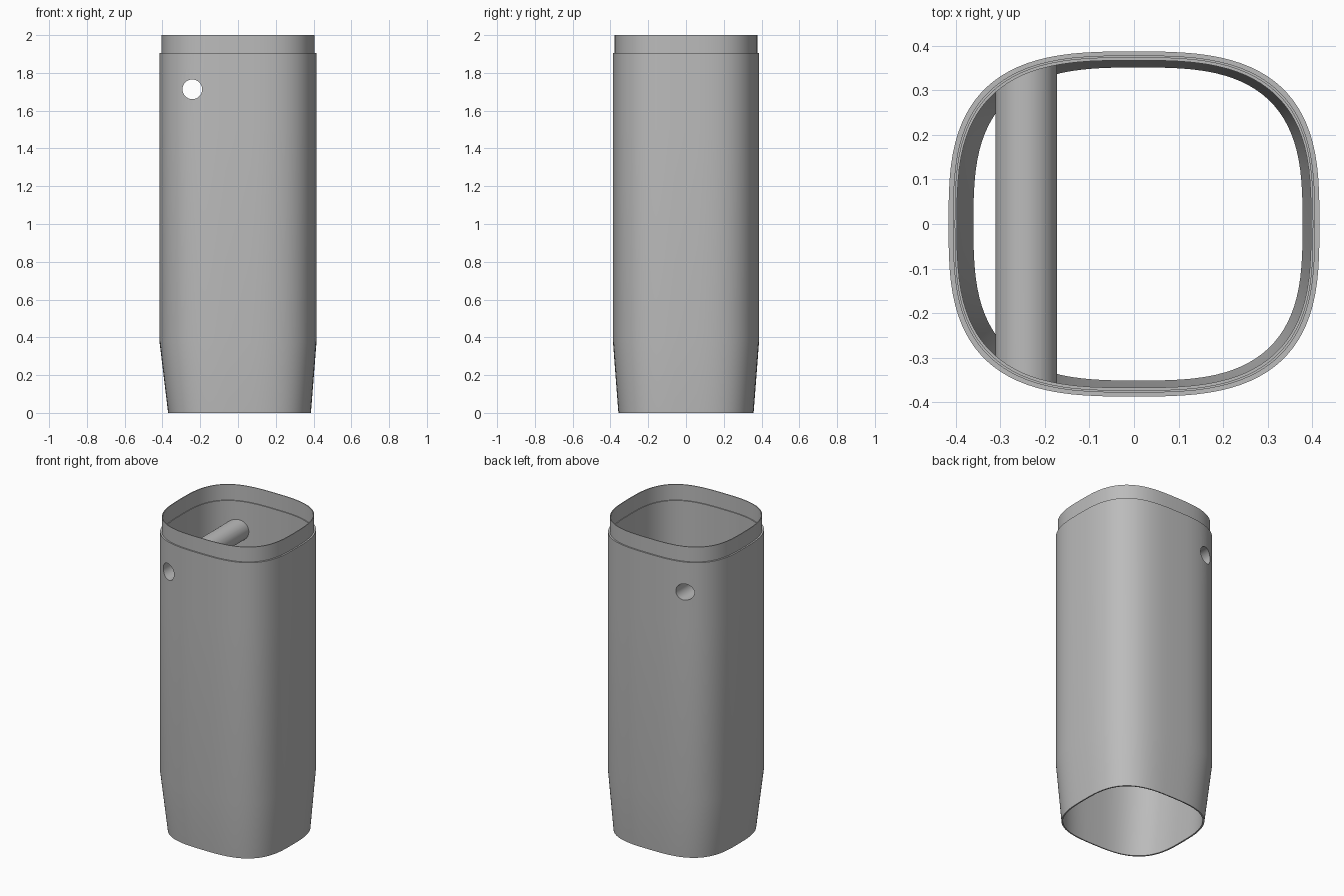
import bpy, bmesh, math
from mathutils import Matrix, Vector

cube = bpy.data.objects.get("Cube")
if cube:
    bpy.data.objects.remove(cube)

SIDES = 96
POWER = 2 / 3          # rounded-square cross-section

grey = bpy.data.materials.new("plain_grey")
grey.use_nodes = True
COLOUR = (0.5, 0.5, 0.5, 1)
grey.diffuse_color = COLOUR
grey.node_tree.nodes["Principled BSDF"].inputs["Base Color"].default_value = COLOUR


def add_object(name, bm):
    bmesh.ops.recalc_face_normals(bm, faces=bm.faces)
    mesh = bpy.data.meshes.new(name)
    bm.to_mesh(mesh)
    bm.free()
    mesh.materials.append(grey)
    ob = bpy.data.objects.new(name, mesh)
    bpy.context.collection.objects.link(ob)
    return ob


def rounded(value):
    return math.copysign(abs(value) ** POWER, value)


def loft(name, sections):
    """Solid through rounded-square sections (z, half width, half depth, x offset)."""
    bm = bmesh.new()
    rings = []
    for z, a, b, cx in sections:
        angles = [math.tau * i / SIDES for i in range(SIDES)]
        rings.append([bm.verts.new((cx + a * rounded(math.cos(t)), b * rounded(math.sin(t)), z))
                      for t in angles])
    for low, high in zip(rings, rings[1:]):
        for i in range(SIDES):
            j = (i + 1) % SIDES
            bm.faces.new((low[i], low[j], high[j], high[i]))
    bm.faces.new(rings[0][::-1])
    bm.faces.new(rings[-1])
    return add_object(name, bm)


def cross_rod(name, radius):
    """Cylinder running front to back near the upper right side."""
    bm = bmesh.new()
    place = Matrix.Translation(Vector((-0.242, 0, 1.713))) @ Matrix.Rotation(math.pi / 2, 4, "X")
    bmesh.ops.create_cone(bm, cap_ends=True, segments=48, radius1=radius, radius2=radius,
                          depth=1.2, matrix=place)
    return add_object(name, bm)


def subtract(target, cutter):
    cutter.hide_render = True
    mod = target.modifiers.new("cut", "BOOLEAN")
    mod.operation = "DIFFERENCE"
    mod.solver = "EXACT"
    mod.object = cutter
    bpy.context.view_layer.objects.active = target
    bpy.ops.object.modifier_apply(modifier=mod.name)
    bpy.data.objects.remove(cutter)


# Outer shape: tapered foot, straight body, stepped collar
shell = loft("sleeve_with_cross_tube", [
    (0, 0.378, 0.358, 0.008), (0.38, 0.416, 0.387, 0), (1.5, 0.416, 0.387, 0),
    (1.905, 0.416, 0.387, 0), (1.905, 0.406, 0.378, 0), (2, 0.406, 0.378, 0)])

# Inner space, open at both ends, with a small ledge under the collar
cavity = loft("cavity", [
    (-0.02, 0.367, 0.349, 0.009), (0, 0.369, 0.351, 0.009), (0.38, 0.397, 0.367, 0),
    (1.5, 0.397, 0.367, 0), (1.9, 0.397, 0.367, 0), (1.9, 0.401, 0.373, 0),
    (2.05, 0.401, 0.373, 0)])

# Cross tube is left standing in the inner space, then bored through
subtract(cavity, cross_rod("tube_outside", 0.069))
subtract(shell, cavity)
subtract(shell, cross_rod("tube_bore", 0.052))

bpy.ops.object.select_all(action="DESELECT")
shell.select_set(True)
bpy.context.view_layer.objects.active = shell
bpy.ops.object.shade_smooth_by_angle(angle=math.radians(30))
